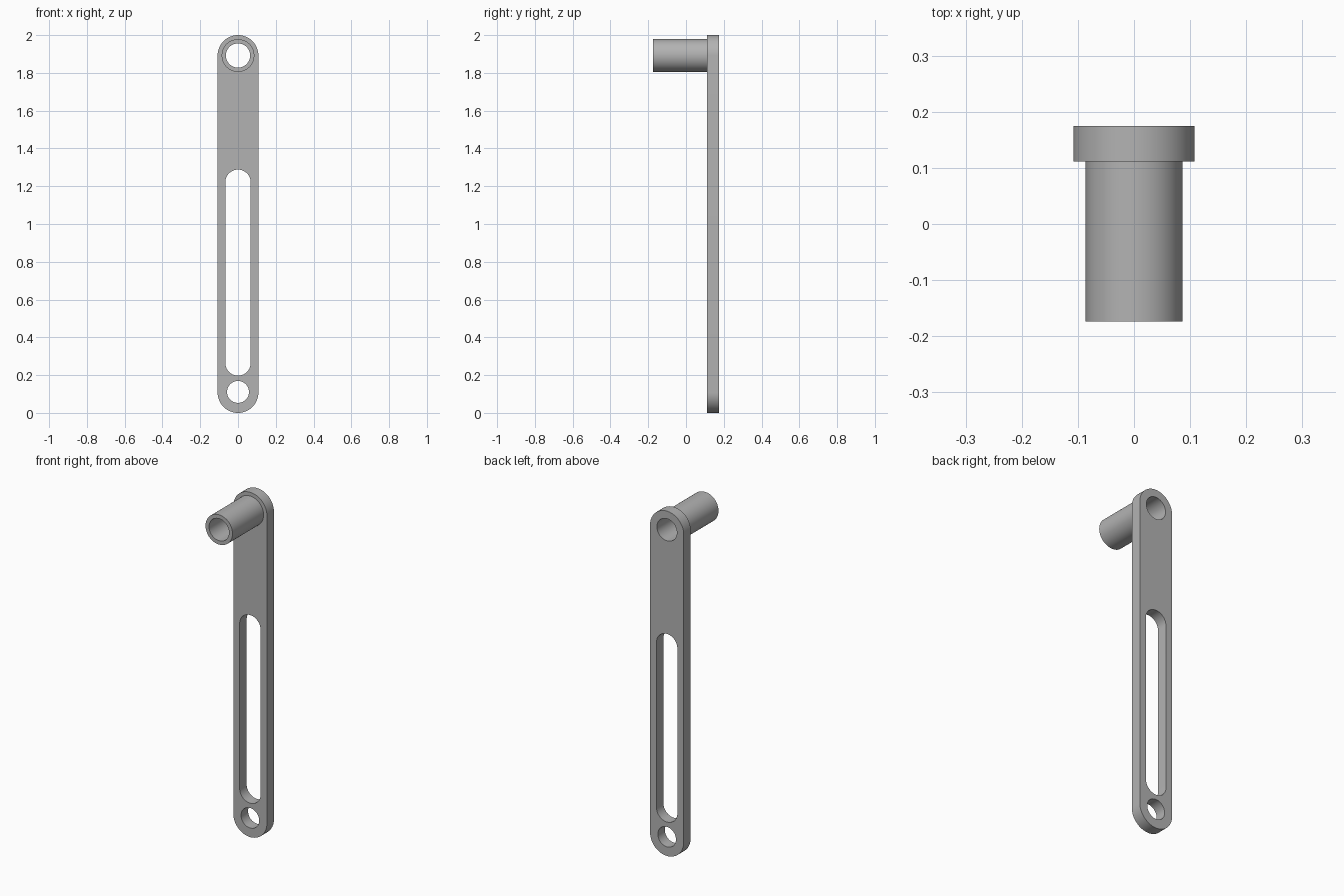
import bpy
import bmesh
import math

cube = bpy.data.objects.get("Cube")
if cube:
    bpy.data.objects.remove(cube, do_unlink=True)

grey = bpy.data.materials.new("plain grey")
grey.use_nodes = True
colour = (0.45, 0.45, 0.45, 1)
grey.diffuse_color = colour
grey.node_tree.nodes["Principled BSDF"].inputs["Base Color"].default_value = colour


def stadium(radius, low, high, steps=32):
    """Outline with round ends centred at heights low and high."""
    points = []
    for centre, start in ((high, 0), (low, math.pi)):
        for i in range(steps + 1):
            a = start + math.pi * i / steps
            points.append((radius * math.cos(a), centre + radius * math.sin(a)))
    if low == high:  # a full circle repeats its two joining points
        points = points[:steps] + points[steps + 1:-1]
    return points


def plate(name, outlines, front, back):
    """Extrude an outline with holes from y = front to y = back."""
    curve = bpy.data.curves.new(name, "CURVE")
    curve.dimensions = "2D"
    curve.fill_mode = "BOTH"
    curve.extrude = (back - front) / 2
    for outline in outlines:
        spline = curve.splines.new("POLY")
        spline.points.add(len(outline) - 1)
        for point, (x, z) in zip(spline.points, outline):
            point.co = (x, z, 0, 1)
        spline.use_cyclic_u = True
    helper = bpy.data.objects.new(name + " helper", curve)
    bpy.context.collection.objects.link(helper)
    bpy.context.view_layer.update()
    graph = bpy.context.evaluated_depsgraph_get()
    mesh = bpy.data.meshes.new_from_object(helper.evaluated_get(graph))
    bpy.data.objects.remove(helper, do_unlink=True)

    # Weld the caps to the walls and stand the part upright
    bm = bmesh.new()
    bm.from_mesh(mesh)
    bmesh.ops.remove_doubles(bm, verts=bm.verts, dist=0.0001)
    for v in bm.verts:
        x, z, depth = v.co
        v.co = (x, (front + back) / 2 - depth, z)
    bmesh.ops.recalc_face_normals(bm, faces=bm.faces)
    bm.to_mesh(mesh)
    bm.free()
    mesh.materials.clear()
    mesh.materials.append(grey)
    obj = bpy.data.objects.new(name, mesh)
    bpy.context.collection.objects.link(obj)
    bpy.ops.object.select_all(action="DESELECT")
    obj.select_set(True)
    bpy.context.view_layer.objects.active = obj
    bpy.ops.object.shade_smooth_by_angle(angle=math.radians(30))
    return obj


radius = 0.108
bottom, top = radius, 2 - radius
bore = stadium(0.064, top, top)
arm_front, arm_back = 0.111, 0.175

# Flat arm with bore, long slot and pivot hole
plate("slotted_arm", [
    stadium(radius, bottom, top),
    bore,
    stadium(0.067, 0.264, 1.221),
    stadium(0.058, bottom + 0.003, bottom + 0.003),
], arm_front, arm_back)

# Hollow handle tube at the top
plate("handle_tube", [stadium(0.0865, top, top), bore], -0.174, arm_front)
